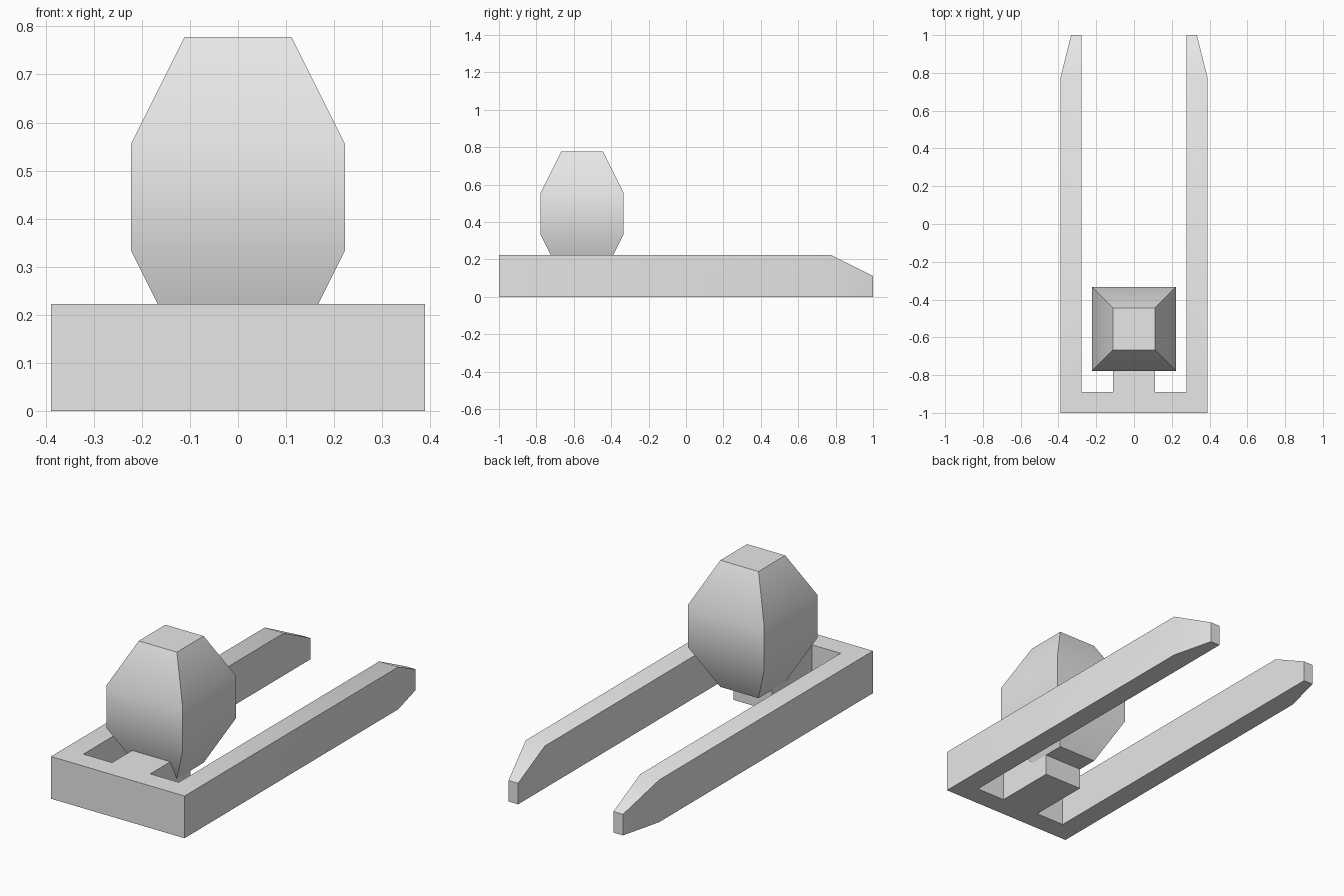
import bpy
import bmesh
import math

cube = bpy.data.objects.get("Cube")
if cube:
    bpy.data.objects.remove(cube, do_unlink=True)

U = 1 / 9  # the model is laid out on this module

grey = bpy.data.materials.new("light_grey")
grey.use_nodes = True
grey.diffuse_color = (0.8, 0.8, 0.8, 1)
grey.node_tree.nodes["Principled BSDF"].inputs["Base Color"].default_value = (0.8, 0.8, 0.8, 1)


def finish(name, bm):
    bmesh.ops.recalc_face_normals(bm, faces=bm.faces)
    mesh = bpy.data.meshes.new(name)
    bm.to_mesh(mesh)
    bm.free()
    mesh.materials.append(grey)
    obj = bpy.data.objects.new(name, mesh)
    bpy.context.collection.objects.link(obj)
    bpy.ops.object.select_all(action='DESELECT')
    obj.select_set(True)
    bpy.context.view_layer.objects.active = obj
    bpy.ops.object.shade_smooth_by_angle(angle=math.radians(30))
    return obj


# Forked base: crossbar, two prongs and a short tongue, extruded from its plan
bm = bmesh.new()
half = [(1, -5), (1, -8), (2.5, -8), (2.5, 7), (3.5, 7), (3.5, -9)]
right = [bm.verts.new((x * U, y * U, 0)) for x, y in half]
left = [bm.verts.new((-x * U, y * U, 0)) for x, y in half]
bm.faces.new(right + left[::-1])

# Prong tips, narrowed on the outside
for side, verts in ((1, right), (-1, left)):
    end = [bm.verts.new((side * x * U, 9 * U, 0)) for x in (3, 2.5)]
    bm.faces.new([verts[3], verts[4]] + end)

bmesh.ops.recalc_face_normals(bm, faces=bm.faces)
top = bmesh.ops.extrude_face_region(bm, geom=bm.faces[:])["geom"]
for v in top:
    if isinstance(v, bmesh.types.BMVert):
        v.co.z = U if v.co.y > 8 * U else 2 * U  # tips slope down
finish("forked_base", bm)

# Faceted body: stacked square rings, closed at both ends
bm = bmesh.new()
rings = []
for r, z in ((1, 1), (2, 3), (2, 5), (1, 7)):
    rings.append([bm.verts.new((sx * r * U, (sy * r - 5) * U, z * U))
                  for sx, sy in ((-1, -1), (1, -1), (1, 1), (-1, 1))])
for low, high in zip(rings, rings[1:]):
    for i in range(4):
        j = (i + 1) % 4
        bm.faces.new((low[i], low[j], high[j], high[i]))
bm.faces.new(rings[0][::-1])
bm.faces.new(rings[-1])
finish("body", bm)
